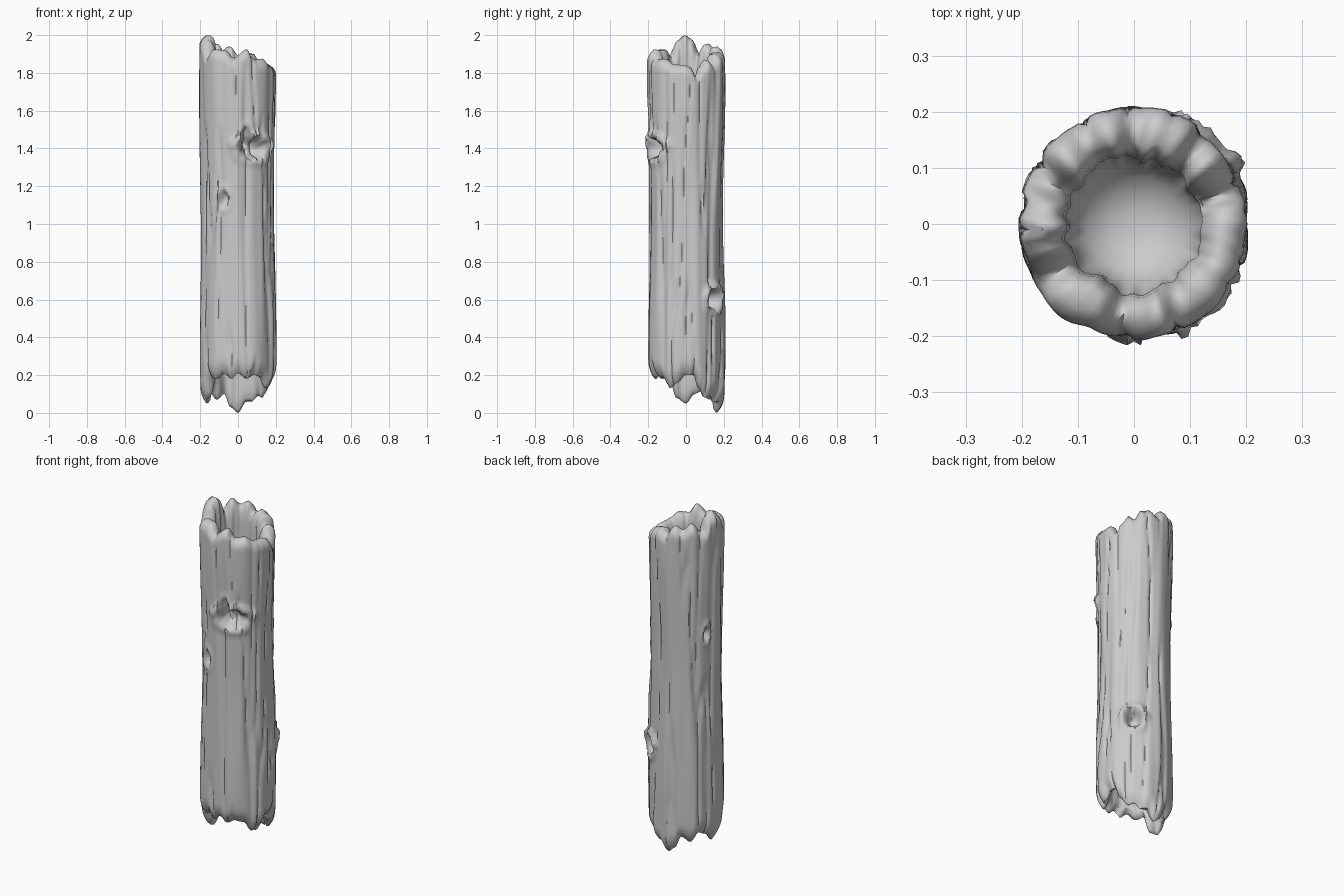
import bpy, bmesh, math
from mathutils import Vector, noise

if "Cube" in bpy.data.objects:
    bpy.data.objects.remove(bpy.data.objects["Cube"])

N = 112          # segments around
ROWS = 96        # rows up the bark

# broken rim heights: (angle in degrees, z)
TOP = [(0, 1.84), (8, 1.83), (18, 1.78), (27, 1.83), (40, 1.87), (50, 1.85), (62, 1.90), (78, 1.91),
       (88, 1.89), (105, 1.94), (120, 1.92), (136, 1.955), (155, 1.90), (170, 1.98), (182, 2.0),
       (196, 1.97), (212, 1.89), (224, 1.925), (245, 1.92), (262, 1.88), (285, 1.925),
       (300, 1.87), (318, 1.875), (338, 1.845)]
BOTTOM = [(0, 0.20), (14, 0.20), (24, 0.13), (38, 0.08), (50, 0.09), (62, 0.06), (75, 0.06),
          (90, 0.0), (104, 0.03), (116, 0.10), (132, 0.07), (148, 0.12), (164, 0.10), (180, 0.05),
          (198, 0.08), (212, 0.19), (228, 0.18), (243, 0.21), (258, 0.18), (270, 0.21),
          (285, 0.18), (300, 0.20), (315, 0.19), (330, 0.13), (345, 0.16)]

# knot holes: (angle, z, half width, half height, depth, lip)
KNOTS = [(-64, 1.40, 0.085, 0.055, 0.075, 0.012), (-76, 1.46, 0.028, 0.055, 0.05, 0.004),
         (-113, 1.13, 0.028, 0.045, 0.035, 0.006), (50, 0.60, 0.05, 0.055, 0.06, 0.016),
         (160, 1.30, 0.022, 0.045, 0.03, 0.008)]


def smooth(t):
    t = max(0.0, min(1.0, t))
    return t * t * (3 - 2 * t)


def rim_height(table, deg):
    pts = table + [(360 + table[0][0], table[0][1])]
    for (a, za), (b, zb) in zip(pts, pts[1:]):
        if a <= deg <= b:
            return za + (zb - za) * smooth((deg - a) / (b - a))
    return table[0][1]


def grain(ang, z, freq, stretch, seed):
    return noise.noise(Vector((math.cos(ang) * freq, math.sin(ang) * freq, z * stretch + seed)))


def bark_radius(ang, z):
    # long vertical grooves and a slight waist
    r = 0.199 + 0.006 * math.cos((z - 0.35) * math.tau / 1.5)
    r += 0.010 * grain(ang, z, 2.2, 0.9, 3) + 0.007 * grain(ang, z, 5, 1.2, 9)
    r -= 0.012 * max(0, 1 - abs(grain(ang, z, 3.5, 0.7, 20)) * 9)
    # knot hollows with raised lips
    for deg, kz, w, h, depth, lip in KNOTS:
        da = (ang - math.radians(deg) + math.pi) % math.tau - math.pi
        d = math.hypot(da * 0.2 / w, (z - kz) / h)
        d += 0.25 * noise.noise(Vector((da * 12, z * 20, deg)))
        r -= depth * (1 - smooth((d - 0.45) / 0.6))
        r += lip * math.exp(-((d - 1.35) / 0.3) ** 2) * (1.5 if z > kz else 0.8)
    return r


def column(ang):
    """One vertical section: lower hollow, lower rim, bark, upper rim, upper hollow."""
    deg = math.degrees(ang) % 360
    zb, zt = rim_height(BOTTOM, deg), rim_height(TOP, deg)
    wob = 0.012 * grain(ang, 0, 3, 1, 40)
    bulge = 0.012 * grain(ang, 0, 5.5, 1, 60)
    rin_b, rin_t = 0.135 + wob, 0.118 + wob + bulge
    pts = [(0.03, 0.47), (0.07, 0.46), (0.105, 0.43), (0.125 + wob, 0.37), (rin_b, 0.30)]
    pts += [(rin_b + 0.004, zb + (0.30 - zb) * f) for f in (0.75, 0.5, 0.25)]
    pts += [(rin_b + 0.012, zb + 0.018), (rin_b + 0.022, zb + 0.003)]
    for i in range(ROWS + 1):
        z = zb + (zt - zb) * i / ROWS
        r = bark_radius(ang, z)
        # bark rounds over into the rims
        lo = max(0, 1 - (z - zb) / 0.10)
        hi = max(0, 1 - (zt - z) / 0.055)
        r -= 0.032 * lo ** 2.5 + 0.032 * hi ** 2.5
        pts.append((r, z))
    pts += [(rin_t + 0.030, zt - 0.003), (rin_t + 0.017, zt - 0.016), (rin_t + 0.007, zt - 0.045)]
    pts += [(rin_t + 0.004 * f, zt + (1.70 - zt) * (1 - f)) for f in (0.6, 0.3, 0)]
    pts += [(0.105, 1.65), (0.085, 1.62), (0.055, 1.60), (0.025, 1.59)]
    return [Vector((r * math.cos(ang), r * math.sin(ang), z)) for r, z in pts]


# hollow log
bm = bmesh.new()
cols = [[bm.verts.new(p) for p in column(math.tau * i / N)] for i in range(N)]
for a, b in zip(cols, cols[1:] + cols[:1]):
    for j in range(len(a) - 1):
        bm.faces.new((a[j], b[j], b[j + 1], a[j + 1]))
# hollow end caps
bm.faces.new([c[0] for c in cols])
bm.faces.new([c[-1] for c in cols])
bmesh.ops.recalc_face_normals(bm, faces=bm.faces)
mesh = bpy.data.meshes.new("hollow_log")
bm.to_mesh(mesh)
bm.free()
log = bpy.data.objects.new("hollow_log", mesh)
bpy.context.collection.objects.link(log)
bpy.context.view_layer.objects.active = log
log.select_set(True)
bpy.ops.object.shade_smooth_by_angle(angle=math.radians(60))
